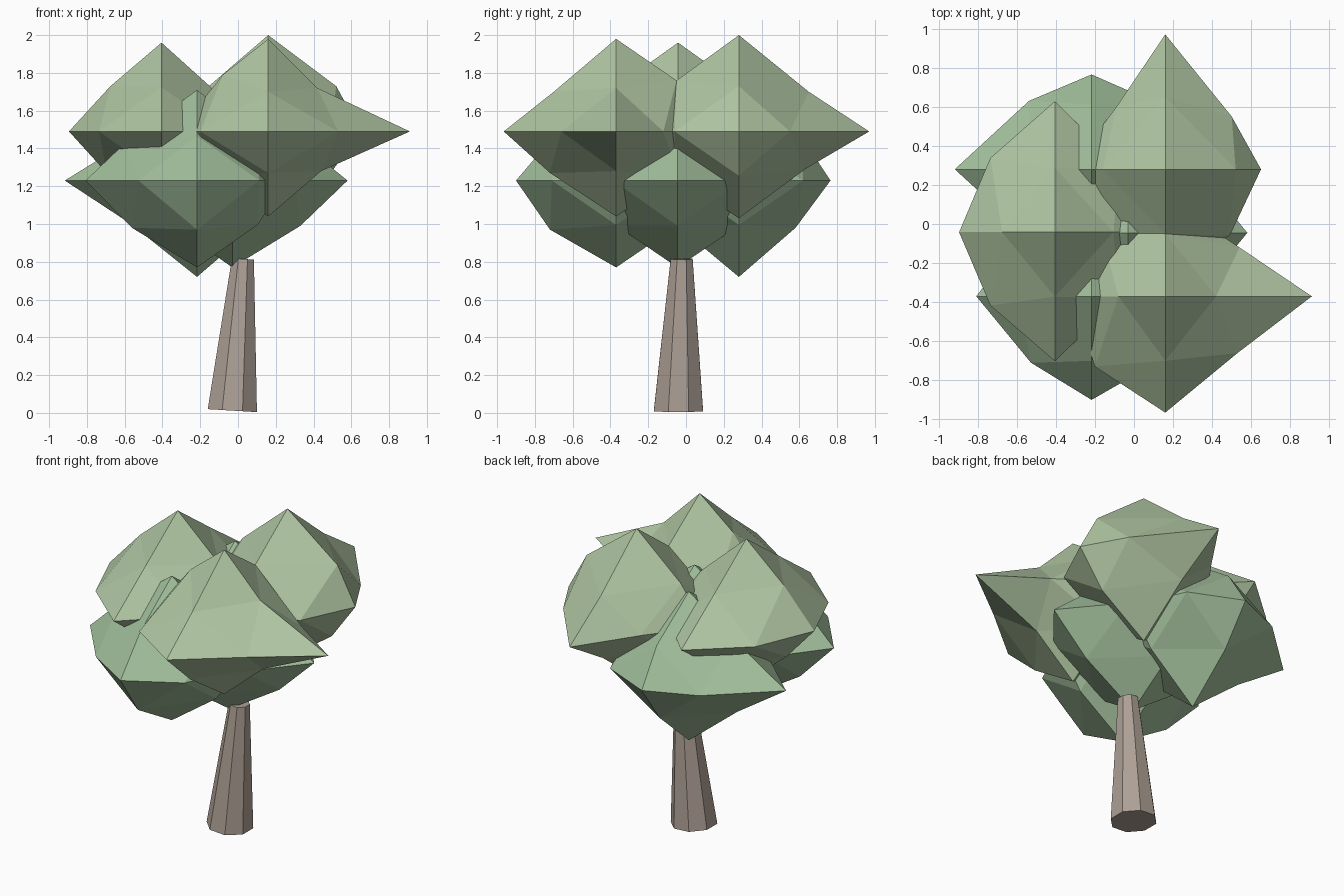
import bpy, bmesh, math
from itertools import product
from mathutils import Vector

if "Cube" in bpy.data.objects:
    bpy.data.objects.remove(bpy.data.objects["Cube"])


def material(name, color):
    m = bpy.data.materials.new(name)
    m.diffuse_color = (*color, 1)
    m.use_nodes = True
    m.node_tree.nodes["Principled BSDF"].inputs["Base Color"].default_value = m.diffuse_color
    return m


def add_object(name, bm, mat):
    bmesh.ops.recalc_face_normals(bm, faces=bm.faces)
    me = bpy.data.meshes.new(name)
    bm.to_mesh(me)
    bm.free()
    me.materials.append(mat)
    bpy.context.collection.objects.link(bpy.data.objects.new(name, me))


def foliage(name, center, tips, mat, bends={}):
    """Once-subdivided octahedron: tips = reach along -x +x -y +y -z +z,
    bends = measured offsets for edge midpoints, keyed by sign direction."""
    bm = bmesh.new()
    verts = {}

    def vert(key):
        if key not in verts:
            used = [i for i in range(3) if key[i]]
            if len(used) == 1:
                i = used[0]
                p = [0, 0, 0]
                p[i] = key[i] * tips[2 * i + (key[i] > 0)]
            else:
                size = (0.33, 0.34, 0) if not key[2] else (0.32, 0.33, 0.235)
                a, b = bends.get(key, (size[used[0]], size[used[1]]))
                p = [0, 0, 0]
                p[used[0]], p[used[1]] = key[used[0]] * a, key[used[1]] * b
            verts[key] = bm.verts.new(Vector(center) + Vector(p))
        return verts[key]

    for sx, sy, sz in product((-1, 1), repeat=3):
        x, y, z = (sx, 0, 0), (0, sy, 0), (0, 0, sz)
        xy, yz, xz = (sx, sy, 0), (0, sy, sz), (sx, 0, sz)
        for tri in ((x, xy, xz), (y, yz, xy), (z, xz, yz), (xy, yz, xz)):
            bm.faces.new([vert(k) for k in tri])
    add_object(name, bm, mat)


upper_green = material("upper_leaves", (0.43, 0.56, 0.36))
lower_green = material("lower_leaves", (0.36, 0.52, 0.33))
bark = material("bark", (0.42, 0.35, 0.30))

# Upper ring of foliage
foliage("upper_foliage_back", (0.16, 0.28, 1.49), (0.49, 0.49, 0.50, 0.69, 0.46, 0.51), upper_green,
        {(1, 1, 0): (0.34, 0.27), (-1, 1, 0): (0.25, 0.32), (0, 1, 1): (0.37, 0.21),
         (0, 1, -1): (0.35, 0.20), (1, 0, 1): (0.36, 0.24), (0, -1, 1): (0.33, 0.27)})
foliage("upper_foliage_left", (-0.405, -0.042, 1.49), (0.49, 0.50, 0.66, 0.67, 0.46, 0.47), upper_green,
        {(-1, 1, 0): (0.33, 0.38), (-1, -1, 0): (0.33, 0.375), (-1, 0, 1): (0.27, 0.24),
         (-1, 0, -1): (0.29, 0.22), (1, 0, 1): (0.30, 0.20)})
foliage("upper_foliage_front", (0.16, -0.37, 1.49), (0.48, 0.75, 0.595, 0.50, 0.45, 0.49), upper_green,
        {(1, -1, 0): (0.37, 0.29), (-1, -1, 0): (0.36, 0.36), (1, 1, 0): (0.38, 0.25),
         (0, -1, 1): (0.33, 0.21), (0, -1, -1): (0.35, 0.22), (1, 0, 1): (0.26, 0.23),
         (-1, 0, 1): (0.24, 0.30), (1, 0, -1): (0.28, 0.21), (0, 1, 1): (0.32, 0.27)})

# Lower foliage
foliage("lower_foliage_front", (-0.217, -0.37, 1.23), (0.59, 0.48, 0.53, 0.50, 0.46, 0.48), lower_green,
        {(-1, -1, 0): (0.31, 0.34), (-1, 0, 1): (0.38, 0.20), (-1, 0, -1): (0.345, 0.25),
         (0, -1, -1): (0.35, 0.26)})
foliage("lower_foliage_back", (-0.217, 0.28, 1.23), (0.70, 0.48, 0.50, 0.485, 0.51, 0.46), lower_green,
        {(-1, 1, 0): (0.32, 0.35), (0, 1, -1): (0.30, 0.25), (-1, 0, -1): (0.35, 0.23)})
foliage("lower_foliage_center", (-0.03, -0.045, 1.23), (0.48, 0.61, 0.50, 0.50, 0.46, 0.46), lower_green,
        {(1, 0, -1): (0.36, 0.24)})

# Leaning, tapered eight-sided trunk
bm = bmesh.new()
rings = []
for cx, cy, z, r, slope in ((-0.03, -0.04, 0.012, 0.141, -0.06), (0.026, -0.023, 0.815, 0.063, -0.06)):
    ring = []
    for i in range(8):
        a = math.radians(22.5 + 45 * i)
        ring.append(bm.verts.new((cx + r * math.cos(a), cy + r * math.sin(a),
                                  max(0, z + slope * r * math.cos(a)))))
    rings.append(ring)
    bm.faces.new(ring)
for i in range(8):
    j = (i + 1) % 8
    bm.faces.new((rings[0][i], rings[0][j], rings[1][j], rings[1][i]))
add_object("trunk", bm, bark)
